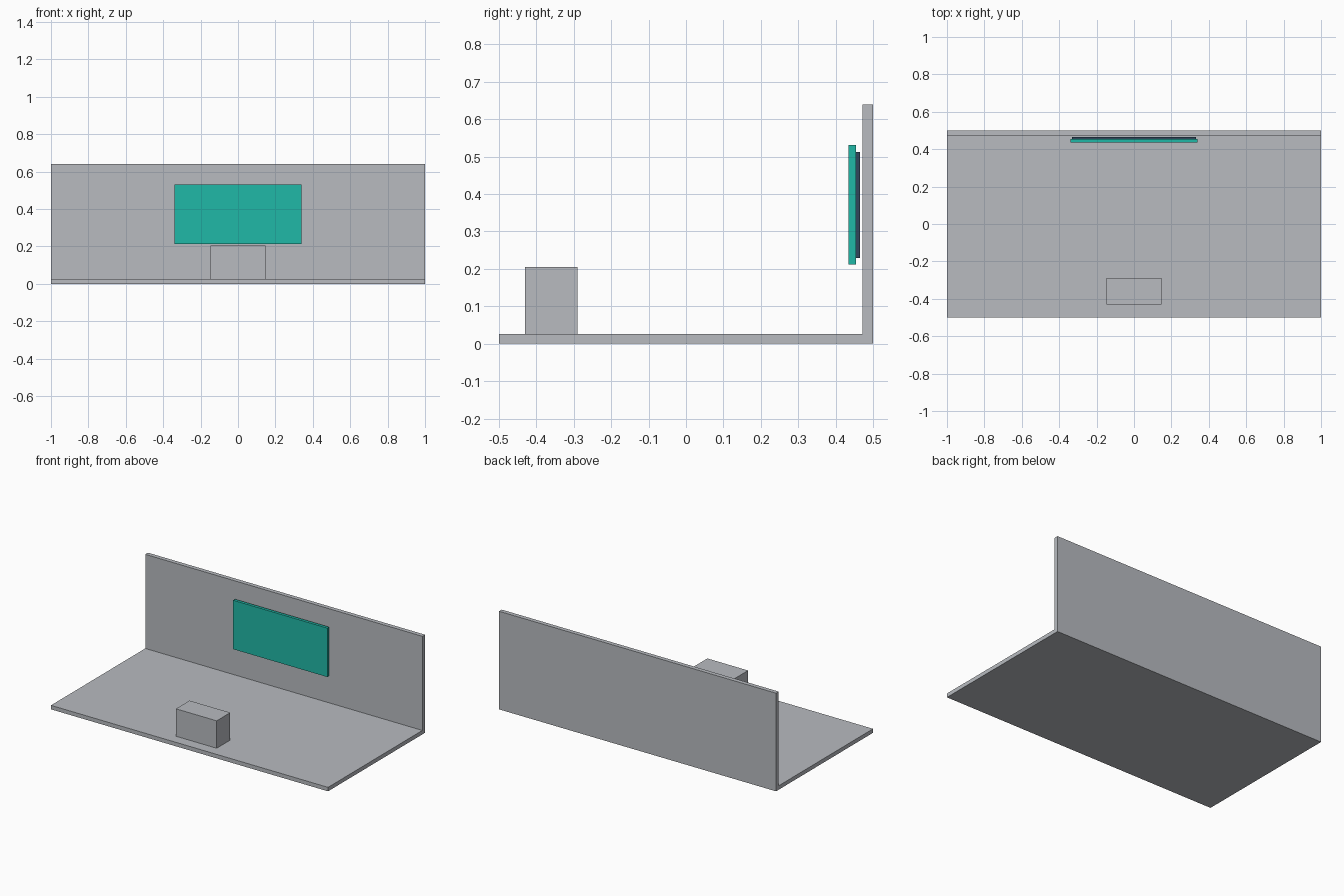
import bpy
import bmesh

if "Cube" in bpy.data.objects:
    bpy.data.objects.remove(bpy.data.objects["Cube"])


def lin(c):
    c /= 255
    return c / 12.92 if c <= 0.04045 else ((c + 0.055) / 1.055) ** 2.4


def material(name, r, g, b):
    m = bpy.data.materials.new(name)
    m.diffuse_color = (lin(r), lin(g), lin(b), 1)
    m.use_nodes = True
    m.node_tree.nodes["Principled BSDF"].inputs["Base Color"].default_value = m.diffuse_color
    return m


grey = material("light_grey", 184, 187, 192)
teal = material("teal", 32, 184, 167)
slate = material("dark_slate", 48, 70, 92)


def box(name, x, y, z, mat):
    """Axis-aligned box from (min, max) ranges."""
    bm = bmesh.new()
    bmesh.ops.create_cube(bm, size=1)
    for v in bm.verts:
        v.co = [r[0] if c < 0 else r[1] for c, r in zip(v.co, (x, y, z))]
    me = bpy.data.meshes.new(name)
    bm.to_mesh(me)
    bm.free()
    me.materials.append(mat)
    ob = bpy.data.objects.new(name, me)
    bpy.context.collection.objects.link(ob)
    return ob


# Room shell
box("floor", (-1, 1), (-0.5, 0.472), (0, 0.026), grey)
box("back_wall", (-1, 1), (0.472, 0.5), (0, 0.64), grey)

# Block near the front edge
box("pedestal", (-0.147, 0.147), (-0.43, -0.29), (0.026, 0.205), grey)

# Wall panel with its recessed backing
box("panel_backing", (-0.331, 0.331), (0.454, 0.465), (0.229, 0.513), slate)
box("wall_panel", (-0.34, 0.34), (0.435, 0.454), (0.212, 0.531), teal)
